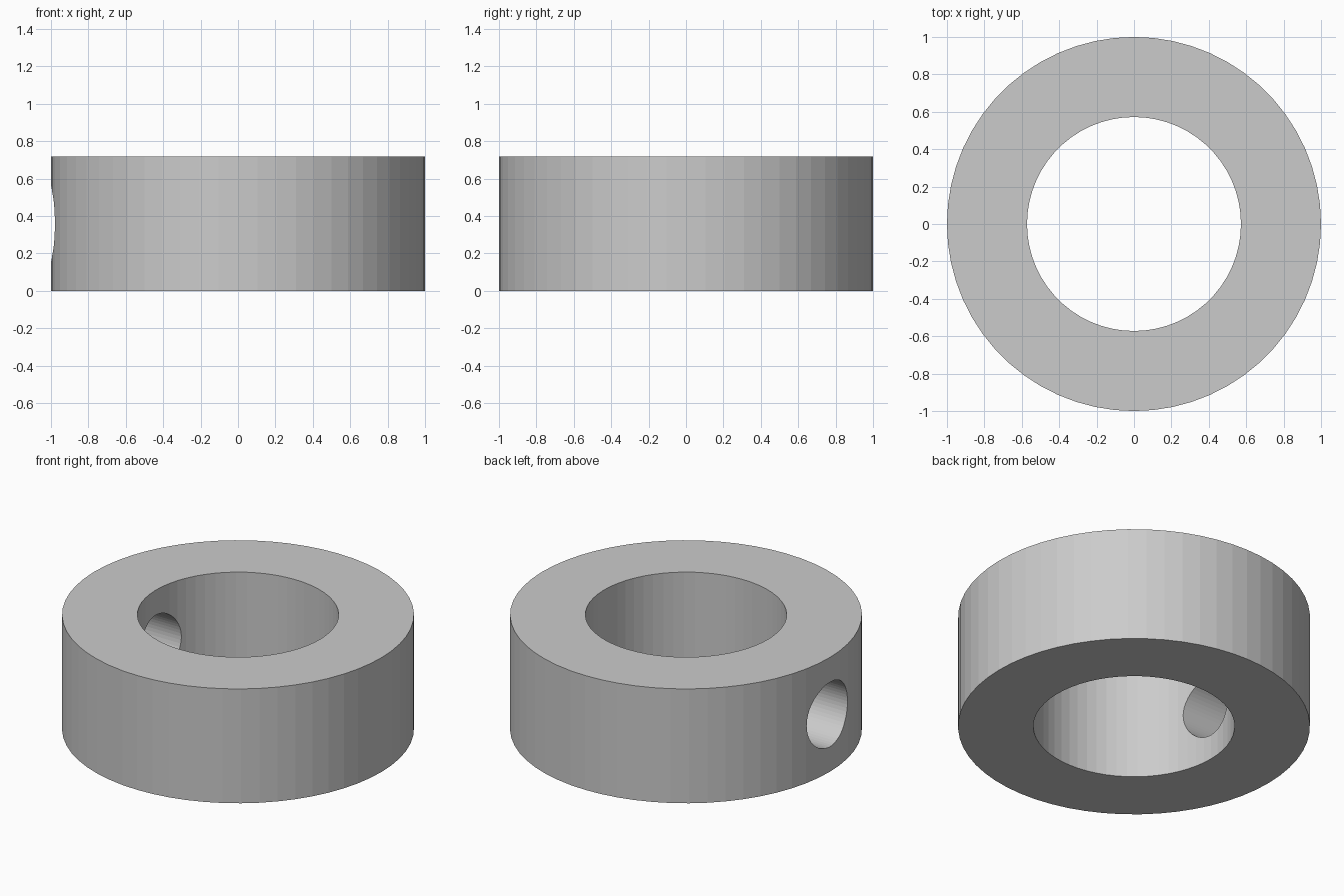
import bpy
import bmesh
from math import cos, sin, pi, radians

if "Cube" in bpy.data.objects:
    bpy.data.objects.remove(bpy.data.objects["Cube"])

OUTER, INNER, HEIGHT, SIDES = 1.0, 0.572, 0.717, 60
HOLE_RADIUS = 0.202

# Collar: rectangular cross-section swept round the z axis
bm = bmesh.new()
section = [(INNER, 0), (OUTER, 0), (OUTER, HEIGHT), (INNER, HEIGHT)]
rings = []
for i in range(SIDES):
    a = 2 * pi * i / SIDES
    rings.append([bm.verts.new((r * cos(a), r * sin(a), z)) for r, z in section])
for i in range(SIDES):
    a, b = rings[i], rings[(i + 1) % SIDES]
    for j in range(4):
        k = (j + 1) % 4
        bm.faces.new((a[j], b[j], b[k], a[k]))
bmesh.ops.recalc_face_normals(bm, faces=bm.faces)
mesh = bpy.data.meshes.new("shaft_collar")
bm.to_mesh(mesh)
bm.free()
collar = bpy.data.objects.new("shaft_collar", mesh)
bpy.context.collection.objects.link(collar)

# Set screw hole: radial cutter through the left wall only
bpy.ops.mesh.primitive_cylinder_add(vertices=60, radius=HOLE_RADIUS, depth=1.0,
                                    location=(-0.8, 0, HEIGHT / 2),
                                    rotation=(0, radians(90), 0))
cutter = bpy.context.object
cutter.name = "screw_hole_cutter"
cut = collar.modifiers.new("screw_hole", 'BOOLEAN')
cut.operation = 'DIFFERENCE'
cut.solver = 'EXACT'
cut.object = cutter

# Apply the cut and drop the helper
bpy.context.view_layer.objects.active = collar
bpy.ops.object.modifier_apply(modifier=cut.name)
bpy.data.objects.remove(cutter)
